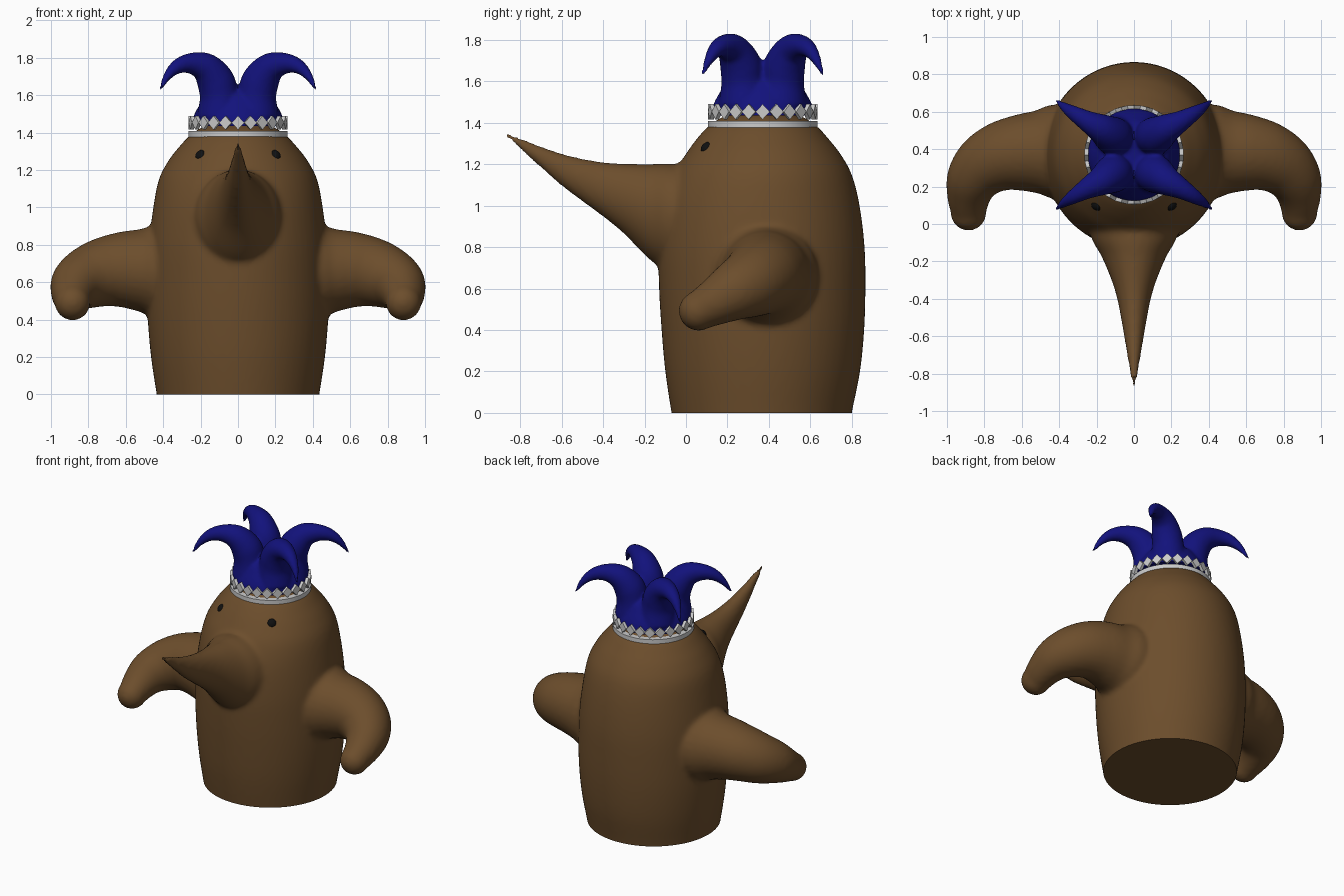
import bpy, bmesh
from math import sin, cos, pi
from mathutils import Vector

if "Cube" in bpy.data.objects:
    bpy.data.objects.remove(bpy.data.objects["Cube"])

CY = 0.37  # y of the body and hat axis


def material(name, rgb):
    m = bpy.data.materials.new(name)
    m.diffuse_color = (*rgb, 1)
    m.use_nodes = True
    m.node_tree.nodes["Principled BSDF"].inputs["Base Color"].default_value = m.diffuse_color
    return m


BROWN = material("brown", (0.15, 0.075, 0.025))
BLUE = material("blue", (0.006, 0.006, 0.2))
BLACK = material("black", (0.005, 0.005, 0.005))


def spline(rows, steps=5):
    """Catmull-Rom interpolation of equal-length tuples."""
    p = [Vector(r) for r in rows]
    p = [2 * p[0] - p[1]] + p + [2 * p[-1] - p[-2]]
    out = []
    for i in range(1, len(p) - 2):
        a, b, c, d = p[i - 1:i + 3]
        for k in range(steps):
            t = k / steps
            out.append(0.5 * (2 * b + (c - a) * t + (2 * a - 5 * b + 4 * c - d) * t * t
                              + (3 * b - a - 3 * c + d) * t ** 3))
    return out + [p[-2]]


def loft(bm, rings, n=40):
    """Closed skin through ellipses given as (centre, u axis, v axis)."""
    loops = [[bm.verts.new(c + u * cos(2 * pi * i / n) + v * sin(2 * pi * i / n))
              for i in range(n)] for c, u, v in rings]
    faces = [bm.faces.new((a[i], a[(i + 1) % n], b[(i + 1) % n], b[i]))
             for a, b in zip(loops, loops[1:]) for i in range(n)]
    faces += [bm.faces.new(loops[0]), bm.faces.new(loops[-1])]
    bmesh.ops.recalc_face_normals(bm, faces=faces)


def tube(bm, rows, sx=1, sy=1, y0=0):
    """Tapered tube along (x, y, z, radius) rows, optionally mirrored."""
    pts = spline(rows)
    cs = [Vector((p[0] * sx, y0 + p[1] * sy, p[2])) for p in pts]
    side = Vector((-sy, sx, 0)) if y0 else Vector((0, 0, 1))
    rings = []
    for i, c in enumerate(cs):
        t = (cs[min(i + 1, len(cs) - 1)] - cs[max(i - 1, 0)]).normalized()
        u = (side - t * side.dot(t)).normalized()
        r = max(pts[i][3], 0.002)
        rings.append((c, u * r, t.cross(u) * r))
    loft(bm, rings, 28)


def make(name, bm, mat=None):
    me = bpy.data.meshes.new(name)
    bm.to_mesh(me)
    bm.free()
    ob = bpy.data.objects.new(name, me)
    bpy.context.collection.objects.link(ob)
    if mat:
        me.materials.append(mat)
    return ob


def select(ob):
    bpy.ops.object.select_all(action='DESELECT')
    ob.select_set(True)
    bpy.context.view_layer.objects.active = ob


def fuse(ob, voxel, iterations, cut_z):
    """Merge overlapping volumes, soften the joints, cut a flat base."""
    select(ob)
    rm = ob.modifiers.new("fuse", 'REMESH')
    rm.mode = 'VOXEL'
    rm.voxel_size = voxel
    sm = ob.modifiers.new("soften", 'SMOOTH')
    sm.factor, sm.iterations = 0.5, iterations
    for m in ("fuse", "soften"):
        bpy.ops.object.modifier_apply(modifier=m)
    bm = bmesh.new()
    bm.from_mesh(ob.data)
    bmesh.ops.bisect_plane(bm, geom=bm.verts[:] + bm.edges[:] + bm.faces[:], dist=1e-5,
                           plane_co=(0, 0, cut_z), plane_no=(0, 0, -1), clear_outer=True)
    bmesh.ops.holes_fill(bm, edges=[e for e in bm.edges if e.is_boundary], sides=0)
    bmesh.ops.recalc_face_normals(bm, faces=bm.faces)
    bm.to_mesh(ob.data)
    bm.free()
    bpy.ops.object.shade_smooth_by_angle(angle=0.8)


# Body trunk: z, half width, front y, back y
bm = bmesh.new()
trunk = [(-.1, .42, -.05, .785), (0, .435, -.07, .80), (.2, .465, -.1, .84),
         (.4, .482, -.118, .86), (.6, .485, -.13, .866), (.8, .477, -.132, .862),
         (1.0, .453, -.11, .838), (1.15, .423, -.06, .80), (1.25, .372, 0, .745),
         (1.32, .318, .05, .69), (1.38, .262, .105, .635), (1.43, .19, .18, .56),
         (1.455, .1, .27, .47), (1.46, .01, .36, .38)]
loft(bm, [(Vector((0, (f + b) / 2, z)), Vector((w, 0, 0)), Vector((0, (b - f) / 2, 0)))
          for z, w, f, b in spline(trunk)], 64)

# Long upturned nose: y, top z, bottom z, half width
nose = [(.1, 1.19, .69, .28), (-.08, 1.203, .69, .225), (-.17, 1.2, .735, .175),
        (-.3, 1.202, .865, .12), (-.4, 1.21, .947, .09), (-.5, 1.227, 1.02, .07),
        (-.6, 1.252, 1.095, .053), (-.7, 1.287, 1.182, .037), (-.8, 1.328, 1.272, .022),
        (-.875, 1.356, 1.334, .01)]
loft(bm, [(Vector((0, y, (a + b) / 2)), Vector((w, 0, 0)), Vector((0, 0, (a - b) / 2)))
          for y, a, b, w in spline(nose)])

# Arms bending forward
arm = [(.3, .39, .66, .25), (.44, .387, .662, .25), (.52, .385, .665, .222),
       (.61, .38, .667, .205), (.71, .36, .655, .187), (.8, .31, .625, .168),
       (.86, .235, .587, .145), (.883, .15, .54, .118), (.885, .06, .492, .094)]
for s in (1, -1):
    tube(bm, arm, sx=s)
    hand = bmesh.ops.create_uvsphere(bm, u_segments=28, v_segments=16, radius=.096)
    bmesh.ops.translate(bm, verts=hand["verts"], vec=(.885 * s, .06, .492))
fuse(make("body", bm, BROWN), 0.016, 6, 0)

# Hat: flared base and four drooping horns
bm = bmesh.new()
base = [(1.38, .25), (1.44, .248), (1.49, .237), (1.55, .205), (1.6, .17), (1.64, .1)]
loft(bm, [(Vector((0, CY, z)), Vector((r, 0, 0)), Vector((0, r, 0)))
          for z, r in spline(base)], 48)
horn = [(.09, .085, 1.5, .13), (.1, .095, 1.6, .105), (.122, .107, 1.68, .1),
        (.175, .14, 1.748, .08), (.25, .18, 1.77, .057), (.32, .222, 1.755, .04),
        (.375, .258, 1.705, .024), (.417, .292, 1.628, .007)]
for sx in (1, -1):
    for sy in (1, -1):
        tube(bm, horn, sx, sy, CY)
fuse(make("jester_hat", bm, BLUE), 0.011, 4, 1.435)

# Hat band: thin flat ring
bm = bmesh.new()
prof = [(.225, 1.376), (.265, 1.376), (.265, 1.408), (.225, 1.408)]
N = 64
ring = [[bm.verts.new((r * cos(2 * pi * i / N), CY + r * sin(2 * pi * i / N), z))
         for r, z in prof] for i in range(N)]
for i in range(N):
    a, b = ring[i], ring[(i + 1) % N]
    for k in range(4):
        bm.faces.new((a[k], b[k], b[(k + 1) % 4], a[(k + 1) % 4]))
bmesh.ops.recalc_face_normals(bm, faces=bm.faces)
select(make("hat_band", bm))
bpy.ops.object.shade_smooth_by_angle(angle=0.6)

# Row of diamond studs around the hat
bm = bmesh.new()
for i in range(24):
    a = 2 * pi * i / 24
    out, side = Vector((cos(a), sin(a), 0)), Vector((-sin(a), cos(a), 0))
    rows = [[bm.verts.new(Vector((0, CY, 1.453)) + out * r + side * dx * .034
                          + Vector((0, 0, dz * .037)))
             for dx, dz in ((1, 0), (0, 1), (-1, 0), (0, -1))] for r in (.244, .264)]
    bm.faces.new(rows[0])
    bm.faces.new(rows[1])
    for k in range(4):
        j = (k + 1) % 4
        bm.faces.new((rows[0][k], rows[0][j], rows[1][j], rows[1][k]))
bmesh.ops.recalc_face_normals(bm, faces=bm.faces)
make("diamond_studs", bm)

# Eyes
bm = bmesh.new()
for s in (1, -1):
    eye = bmesh.ops.create_uvsphere(bm, u_segments=24, v_segments=14, radius=.037)
    bmesh.ops.translate(bm, verts=eye["verts"], vec=(.193 * s, .108, 1.27))
select(make("eyes", bm, BLACK))
bpy.ops.object.shade_smooth_by_angle(angle=0.8)
